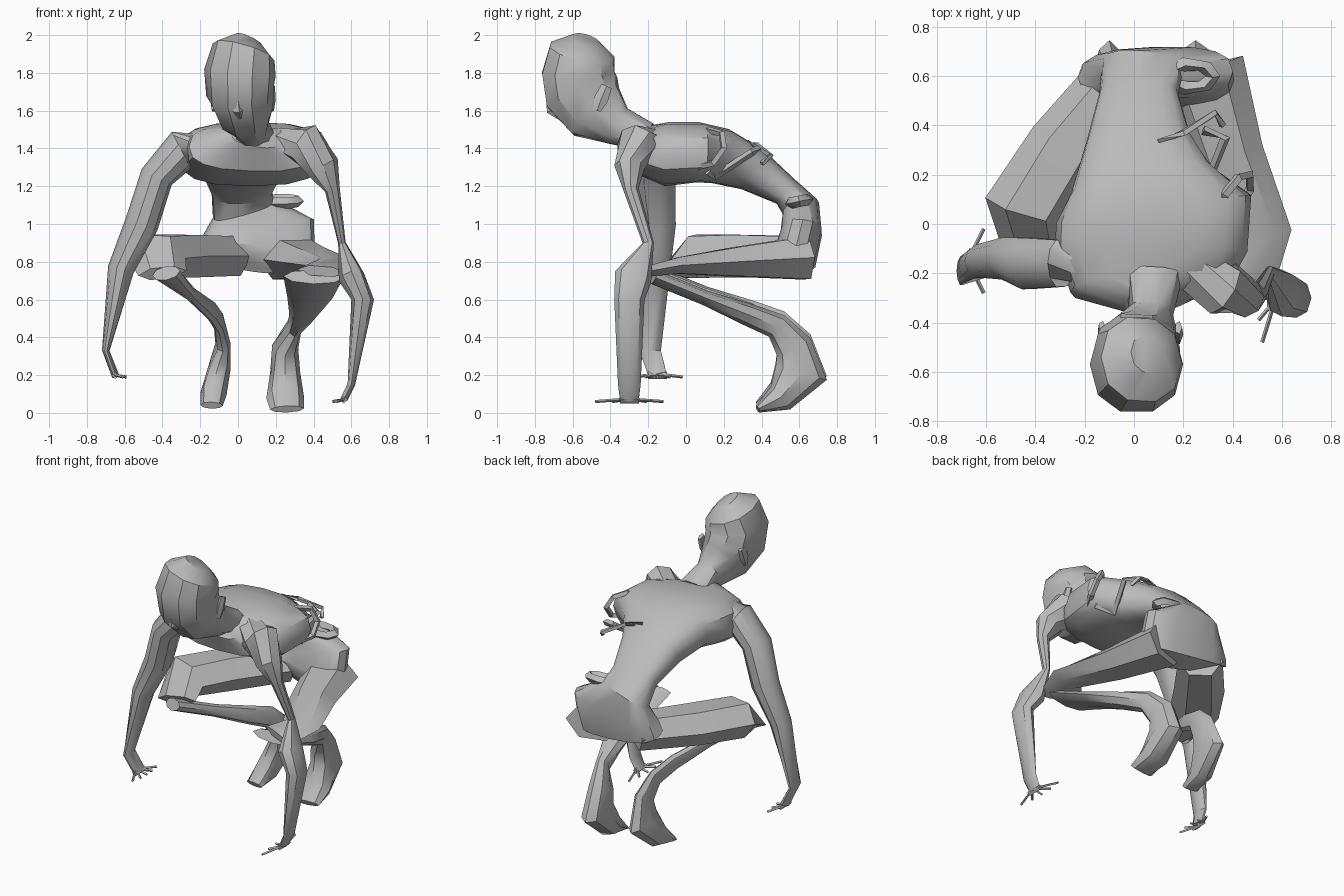
import bpy, bmesh, math
from mathutils import Vector

if "Cube" in bpy.data.objects:
    bpy.data.objects.remove(bpy.data.objects["Cube"])

grey_value = 0.5
grey = (grey_value, grey_value, grey_value, 1)
skin = bpy.data.materials.new("grey skin")
skin.use_nodes = True
skin.diffuse_color = grey
skin.node_tree.nodes["Principled BSDF"].inputs["Base Color"].default_value = grey


def swell(value, power):
    """Push a sine or cosine outward so that an ellipse turns boxy."""
    return math.copysign(abs(value) ** power, value)


def ring(centre, across, through, sides, power=1):
    """Points of an ellipse, or a boxier oval, spanned by two vectors."""
    turns = [math.tau * i / sides for i in range(sides)]
    return [centre + across * swell(math.cos(turn), power)
            + through * swell(math.sin(turn), power) for turn in turns]


def loft(name, rings, closed=False):
    """Join neighbouring rings with faces, capping the ends unless it is a hoop."""
    bm = bmesh.new()
    rows = [[bm.verts.new(point) for point in points] for points in rings]
    following = rows[1:] + rows[:1] if closed else rows[1:]
    for low, high in zip(rows, following):
        for i in range(len(low)):
            bm.faces.new((low[i - 1], low[i], high[i], high[i - 1]))
    if not closed:
        bm.faces.new(rows[0])
        bm.faces.new(rows[-1])
    bmesh.ops.recalc_face_normals(bm, faces=bm.faces)
    mesh = bpy.data.meshes.new(name)
    bm.to_mesh(mesh)
    bm.free()
    mesh.materials.append(skin)
    part = bpy.data.objects.new(name, mesh)
    bpy.context.collection.objects.link(part)
    bpy.ops.object.select_all(action='DESELECT')
    part.select_set(True)
    bpy.context.view_layer.objects.active = part
    bpy.ops.object.shade_smooth_by_angle(angle=math.radians(35))


def limb(name, sections, sides=8, power=1):
    """Each section holds x, y, z, half width and half depth, square to the path."""
    centres = [Vector(section[:3]) for section in sections]
    rings = []
    for i, (centre, section) in enumerate(zip(centres, sections)):
        width, depth = section[3:]
        along = (centres[min(i + 1, len(centres) - 1)] - centres[max(i - 1, 0)]).normalized()
        side = Vector((1, 0, 0)) if abs(along.x) < 0.9 else Vector((0, 1, 0))
        across = (side - along * side.dot(along)).normalized()
        rings.append(ring(centre, across * width, along.cross(across) * depth, sides, power))
    loft(name, rings)


def strut(name, points, radius=0.015):
    """Thin square bar through the points."""
    limb(name, [(*point, radius, radius) for point in points], sides=4)


def hoop(name, centre, across, through, radius=0.02):
    """Closed faceted band around an ellipse."""
    centre, across, through = Vector(centre), Vector(across), Vector(through)
    axis = across.cross(through).normalized()
    corners = ring(centre, across, through, sides=7)
    loft(name, [ring(corner, (corner - centre).normalized() * radius, axis * radius, sides=4)
                for corner in corners], closed=True)


# Hunched torso, from the neck over the back to the pelvis
limb("torso", [
    (.09, -.31, 1.46, .13, .07),
    (.07, -.25, 1.4, .33, .13),
    (.07, -.1, 1.37, .39, .17),
    (.08, .06, 1.38, .4, .16),
    (.03, .18, 1.36, .29, .15),
    (.02, .35, 1.29, .21, .12),
    (.02, .53, 1.17, .16, .08),
    (.03, .61, 1.08, .17, .1),
    (.09, .61, .95, .32, .11),
    (.09, .58, .83, .32, .12),
    (.07, .52, .79, .15, .05)], sides=16, power=.75)

# Head, from the crown down the jaw into the neck
limb("head", [
    (.06, -.53, 1.97, .08, .08),
    (.03, -.55, 1.91, .17, .18),
    (.01, -.57, 1.8, .19, .2),
    (.01, -.55, 1.7, .18, .21),
    (.04, -.48, 1.6, .15, .18),
    (.07, -.36, 1.52, .09, .11),
    (.08, -.2, 1.46, .12, .08)], sides=10, power=.9)
limb("nose", [
    (-.01, -.73, 1.7, .01, .01),
    (0, -.71, 1.6, .03, .03),
    (.01, -.67, 1.56, .01, .01)], sides=5)
for name, x in (("right_ear", -.13), ("left_ear", .18)):
    limb(name, [
        (x, -.42, 1.73, .015, .03),
        (x, -.45, 1.66, .02, .04),
        (x, -.47, 1.6, .01, .02)], sides=5)

# Long arms planted on the ground
limb("right_arm", [
    (-.1, -.16, 1.42, .1, .08),
    (-.3, -.16, 1.39, .11, .1),
    (-.43, -.16, 1.25, .09, .11),
    (-.51, -.14, 1, .09, .09),
    (-.62, -.15, .76, .07, .07),
    (-.7, -.19, .33, .02, .06),
    (-.65, -.15, .2, .02, .05)], sides=10)
limb("left_arm", [
    (.2, -.17, 1.43, .1, .08),
    (.36, -.26, 1.42, .12, .11),
    (.45, -.3, 1.3, .09, .08),
    (.5, -.29, 1.18, .04, .04),
    (.55, -.2, .9, .02, .03),
    (.6, -.28, .72, .07, .1),
    (.66, -.3, .6, .06, .08),
    (.6, -.3, .15, .02, .06),
    (.56, -.3, .07, .02, .05)])

# Splayed hands: a thin palm with a fan of fingers turned inward
fingers = ("little", "ring", "middle", "index", "thumb")
for side, wrist, spread in (("right", Vector((-.65, -.15, .2)), .13),
                            ("left", Vector((.56, -.3, .07)), .18)):
    inward = -math.copysign(.06, wrist.x)
    half_palm = Vector((0, .05, 0))
    strut(side + "_palm", [wrist - half_palm, wrist + half_palm], radius=.02)
    for i, finger in enumerate(fingers):
        fan = i / 2 - 1
        knuckle = wrist + half_palm * fan
        tip = wrist + Vector((inward * (1 - fan * fan / 3), spread * fan, -.01))
        strut(f"{side}_{finger}_finger", [knuckle, (knuckle + tip) / 2, tip], radius=.008)

# Thighs reaching forward to the knees
limb("right_thigh", [
    (-.04, .6, .83, .14, .12),
    (-.28, .3, .83, .16, .13),
    (-.44, .06, .83, .17, .13),
    (-.4, -.1, .74, .13, .04)], sides=6)
limb("left_thigh", [
    (.27, .63, .82, .18, .13),
    (.38, .27, .8, .15, .09),
    (.51, -.04, .78, .13, .05),
    (.44, -.2, .75, .14, .03)], sides=6)

# Shins and feet share one side profile of y, z and half depth
profile = [(-.17, .72, .04), (.1, .61, .04), (.33, .52, .06), (.48, .46, .07),
           (.57, .35, .1), (.61, .21, .14), (.5, .08, .08), (.38, .02, .02)]
# Sideways place and half width at each step of the profile
left_steps = [(.4, .16), (.38, .12), (.34, .07), (.3, .04),
              (.25, .07), (.25, .08), (.25, .1), (.26, .09)]
right_steps = [(-.38, .08), (-.25, .03), (-.14, .03), (-.1, .03),
               (-.08, .04), (-.1, .06), (-.13, .07), (-.14, .06)]
for side, steps, lift in (("left", left_steps, 0), ("right", right_steps, .02)):
    limb(side + "_shin_and_foot",
         [(x, y, z + lift, width, depth) for (y, z, depth), (x, width) in zip(profile, steps)])

# Exposed ribs and torn straps on the left flank
strut("torn_strap", [(.1, .33, 1.43), (.2, .37, 1.42), (.33, .45, 1.36), (.36, .4, 1.32)])
strut("rear_rib", [(.41, .11, 1.28), (.29, .15, 1.25), (.37, .35, 1.38), (.28, .38, 1.4)], radius=.02)
hoop("side_rib", centre=(.41, .11, 1.4), across=(.06, .09, 0), through=(-.03, .03, .1))
hoop("hip_hook", centre=(.23, .6, 1.12), across=(.09, 0, 0), through=(0, .05, .01), radius=.03)
